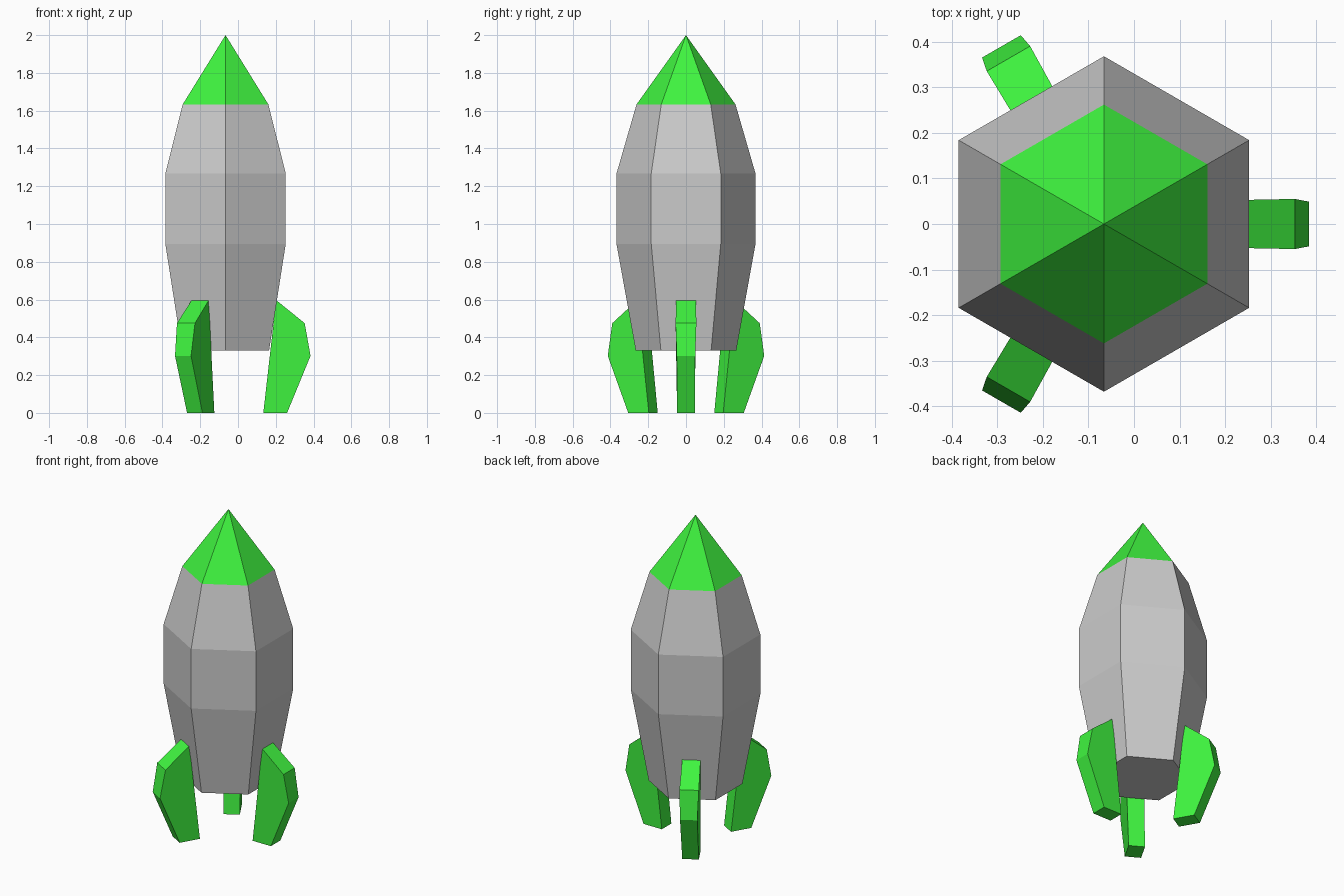
import bpy, bmesh
from math import cos, sin, pi

if "Cube" in bpy.data.objects:
    bpy.data.objects.remove(bpy.data.objects["Cube"])

AXIS_X = -0.066  # rocket axis, offset so the three fins are centred overall

green = bpy.data.materials.new("green_paint")
green.diffuse_color = (0.05, 0.9, 0.05, 1)
green.use_nodes = True
green.node_tree.nodes["Principled BSDF"].inputs["Base Color"].default_value = green.diffuse_color


def finish(name, bm, material=None):
    bmesh.ops.recalc_face_normals(bm, faces=bm.faces)
    mesh = bpy.data.meshes.new(name)
    bm.to_mesh(mesh)
    bm.free()
    obj = bpy.data.objects.new(name, mesh)
    obj.location.x = AXIS_X
    bpy.context.collection.objects.link(obj)
    if material:
        mesh.materials.append(material)
    return obj


def hex_ring(bm, r, z):
    angles = [pi / 2 + i * pi / 3 for i in range(6)]
    return [bm.verts.new((r * cos(a), r * sin(a), z)) for a in angles]


# Six-sided hull, lofted through four rings with a closed floor
bm = bmesh.new()
rings = [hex_ring(bm, r, z) for r, z in
         [(0.266, 0.33), (0.368, 0.895), (0.368, 1.267), (0.262, 1.633)]]
for low, high in zip(rings, rings[1:]):
    for i in range(6):
        j = (i + 1) % 6
        bm.faces.new((low[i], low[j], high[j], high[i]))
bm.faces.new(rings[0][::-1])
finish("hull", bm)

# Pointed nose cone
bm = bmesh.new()
base = hex_ring(bm, 0.262, 1.633)
tip = bm.verts.new((0, 0, 2))
for i in range(6):
    bm.faces.new((base[i], base[(i + 1) % 6], tip))
finish("nose_cone", bm, green)

# Fin profile: radius from axis, height, half thickness
FIN = [(0.200, 0, 0.047), (0.326, 0, 0.047), (0.450, 0.302, 0.049),
       (0.419, 0.475, 0.055), (0.268, 0.597, 0.052)]

# Three fins around the hull
for k in range(3):
    bm = bmesh.new()
    sides = [[bm.verts.new((r, s * t, z)) for r, z, t in FIN] for s in (-1, 1)]
    for side in sides:
        bm.faces.new(side)
    for i in range(len(FIN)):
        j = (i + 1) % len(FIN)
        bm.faces.new((sides[0][i], sides[0][j], sides[1][j], sides[1][i]))
    fin = finish(f"fin_{k + 1}", bm, green)
    fin.rotation_euler.z = k * 2 * pi / 3
